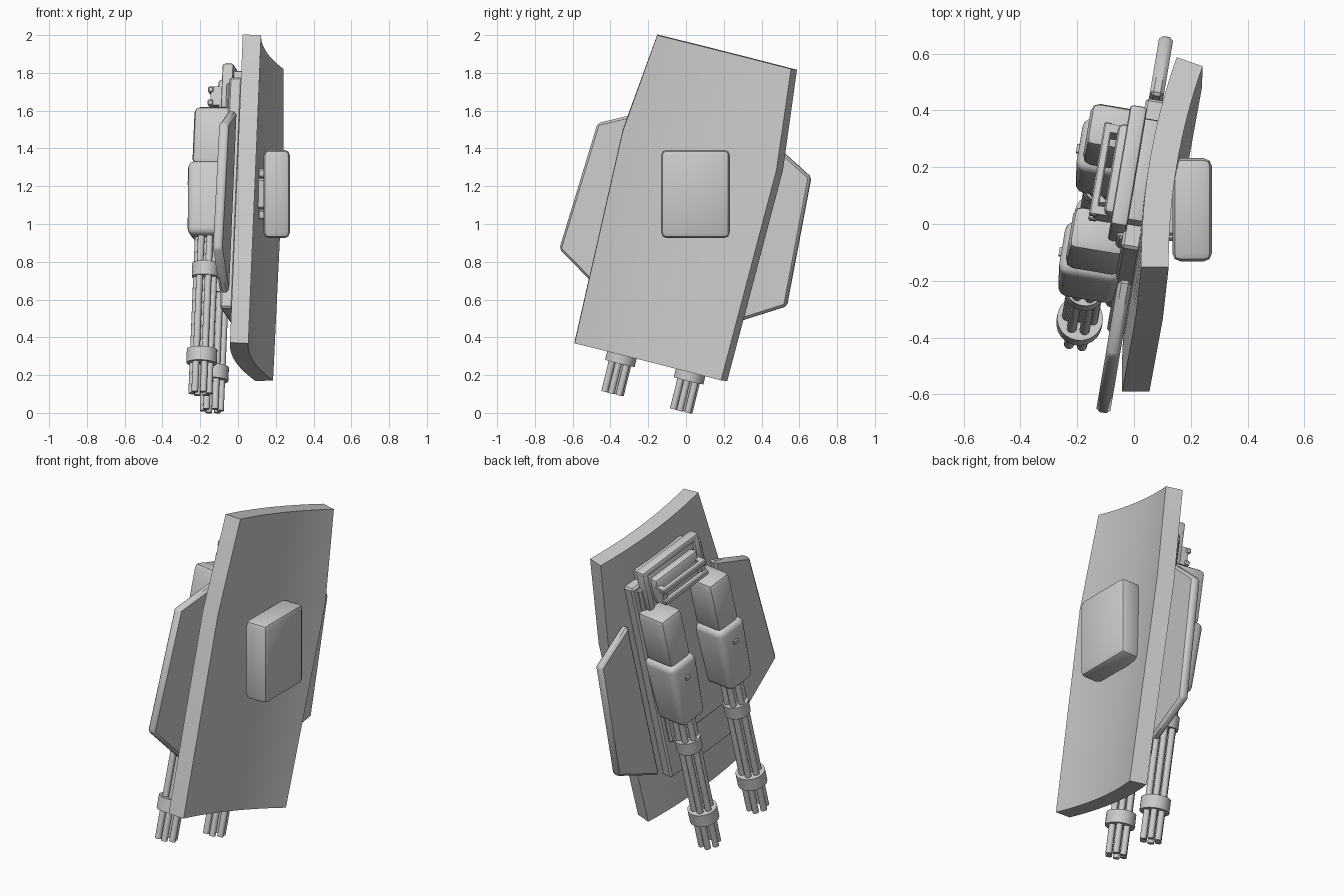
import bpy, bmesh, math
from mathutils import Matrix, Vector

if "Cube" in bpy.data.objects:
    bpy.data.objects.remove(bpy.data.objects["Cube"])

grey = bpy.data.materials.new("light_grey")
grey.use_nodes = True
grey.diffuse_color = (0.6, 0.6, 0.6, 1)
grey.node_tree.nodes["Principled BSDF"].inputs["Base Color"].default_value = grey.diffuse_color

# Leaning frame of the shield: x = outward normal, y = across, z = along
TILT = (Matrix.Translation((0.15, 0, 1.09))
        @ Matrix.Rotation(math.radians(-9.6), 4, 'Z')
        @ Matrix.Rotation(math.radians(-14), 4, 'X'))
WORLD = Matrix.Identity(4)
parts = []


def finish(name, bm, frame=TILT):
    bmesh.ops.transform(bm, matrix=frame, verts=bm.verts)
    bmesh.ops.recalc_face_normals(bm, faces=bm.faces)
    mesh = bpy.data.meshes.new(name)
    bm.to_mesh(mesh)
    bm.free()
    obj = bpy.data.objects.new(name, mesh)
    mesh.materials.append(grey)
    bpy.context.collection.objects.link(obj)
    parts.append(obj)


def bevel(bm, width, segments):
    if width:
        bmesh.ops.bevel(bm, geom=bm.edges[:], offset=width, segments=segments,
                        profile=0.5, affect='EDGES')


def box(name, x, y, z, width=0.0, segments=1, frame=TILT, taper=1.0):
    """Box from (low, high) ranges; taper narrows its lower end."""
    bm = bmesh.new()
    bmesh.ops.create_cube(bm, size=1)
    for v in bm.verts:
        k = taper if v.co.z < 0 else 1
        v.co = Vector([(a + b) / 2 + c * (b - a) * s
                       for (a, b), c, s in zip((x, y, z), v.co, (k, k, 1))])
    bevel(bm, width, segments)
    finish(name, bm, frame)


def add_cylinder(bm, x, y, z, radius, sides):
    place = Matrix.Translation((x, y, sum(z) / 2))
    bmesh.ops.create_cone(bm, cap_ends=True, segments=sides, radius1=radius,
                          radius2=radius, depth=z[1] - z[0], matrix=place)


# Curved shield: six-sided outline wrapped on a cylinder
bm = bmesh.new()
R, THICK, COLS = 2.2, 0.097, 16
centre = R * math.cos(math.radians(10))
layers = []
for r in (R, R + THICK):
    rows = []
    for height, half in ((-0.845, 0.405), (0.31, 0.425), (0.845, 0.37)):
        spread = math.asin(half / R)
        angles = [spread * (2 * i / COLS - 1) for i in range(COLS + 1)]
        rows.append([bm.verts.new((centre - r * math.cos(a), r * math.sin(a), height))
                     for a in angles])
    layers.append(rows)
    for low, high in zip(rows, rows[1:]):
        for i in range(COLS):
            bm.faces.new((low[i], low[i + 1], high[i + 1], high[i]))
front, back = layers
for i in range(COLS):
    for row in (0, 2):
        bm.faces.new((front[row][i], front[row][i + 1], back[row][i + 1], back[row][i]))
for row in range(2):
    for col in (0, COLS):
        bm.faces.new((front[row][col], front[row + 1][col], back[row + 1][col], back[row][col]))
finish("shield", bm)

# Upright pod on the hollow side, with its stepped bracket
box("pod", (0.135, 0.275), (-0.132, 0.232), (0.925, 1.393), 0.03, 2, WORLD)
box("pod_bracket", (0.09, 0.15), (-0.06, 0.17), (1.08, 1.24), 0.01, 1, WORLD)
for z in (1.05, 1.27):
    box("pod_bracket_lug", (0.105, 0.15), (-0.04, 0.15), (z - 0.025, z + 0.025), 0.008, 1, WORLD)

# Back plate and its raised spine
box("back_plate", (-0.18, -0.11), (-0.275, 0.275), (-0.62, 0.64), 0.01)
box("back_spine", (-0.2, -0.17), (-0.24, 0.24), (-0.4, 0.62), 0.01)

# Grip block, hoop and rails at the top of the plate
box("grip_block", (-0.215, -0.1), (-0.19, 0.19), (0.46, 0.7), 0.02, 2)
for y in (-0.2, 0.2):
    box("hoop_post", (-0.23, -0.17), (y - 0.02, y + 0.02), (0.46, 0.72), 0.012, 2)
box("hoop_bar", (-0.23, -0.17), (-0.22, 0.22), (0.69, 0.73), 0.012, 2)
box("grip_pad", (-0.26, -0.2), (-0.165, 0.165), (0.5, 0.66), 0.02, 2)
for z in (0.53, 0.6):
    box("rail", (-0.31, -0.28), (-0.17, 0.17), (z - 0.015, z + 0.015), 0.005)
for y in (-0.15, 0.15):
    box("rail_post", (-0.295, -0.24), (y - 0.015, y + 0.015), (0.515, 0.615))

FIN = ((0.34, 0.44), (0.59, 0.31), (0.628, -0.385), (0.34, -0.56))
for side, label in ((-1, "front"), (1, "rear")):
    # Side fin
    bm = bmesh.new()
    face = bm.faces.new([bm.verts.new((-0.12, side * y, z)) for y, z in FIN])
    out = bmesh.ops.extrude_face_region(bm, geom=[face])
    for v in out["geom"]:
        if isinstance(v, bmesh.types.BMVert):
            v.co.x -= 0.05
    bmesh.ops.recalc_face_normals(bm, faces=bm.faces)
    bevel(bm, 0.013, 1)
    finish(label + "_fin", bm)

    # Gun housings
    y, x = side * 0.19, -0.28
    box(label + "_gun_lower_housing", (-0.385, -0.16), (y - 0.1, y + 0.1), (-0.215, 0.185),
        0.035, 3, taper=0.9)
    box(label + "_gun_upper_housing", (-0.365, -0.165), (y - 0.08, y + 0.08), (0.17, 0.485),
        0.03, 2)
    box(label + "_gun_tab", (-0.392, -0.37), (y - 0.015, y + 0.015), (0.07, 0.09))

    # Six barrels around a spindle, held by two bands
    bm = bmesh.new()
    for i in range(6):
        a = math.tau * i / 6
        add_cylinder(bm, x + 0.046 * math.cos(a), y + 0.046 * math.sin(a),
                     (-1.065, -0.18), 0.018, 12)
    add_cylinder(bm, x, y, (-0.9, -0.18), 0.016, 12)
    finish(label + "_gun_barrels", bm)
    bm = bmesh.new()
    add_cylinder(bm, x, y, (-0.9, -0.825), 0.081, 24)
    add_cylinder(bm, x, y, (-0.43, -0.355), 0.071, 24)
    finish(label + "_gun_bands", bm)

# Smooth curves, sharp corners
bpy.ops.object.select_all(action='DESELECT')
for obj in parts:
    obj.select_set(True)
bpy.context.view_layer.objects.active = parts[0]
bpy.ops.object.shade_smooth_by_angle(angle=math.radians(35))
